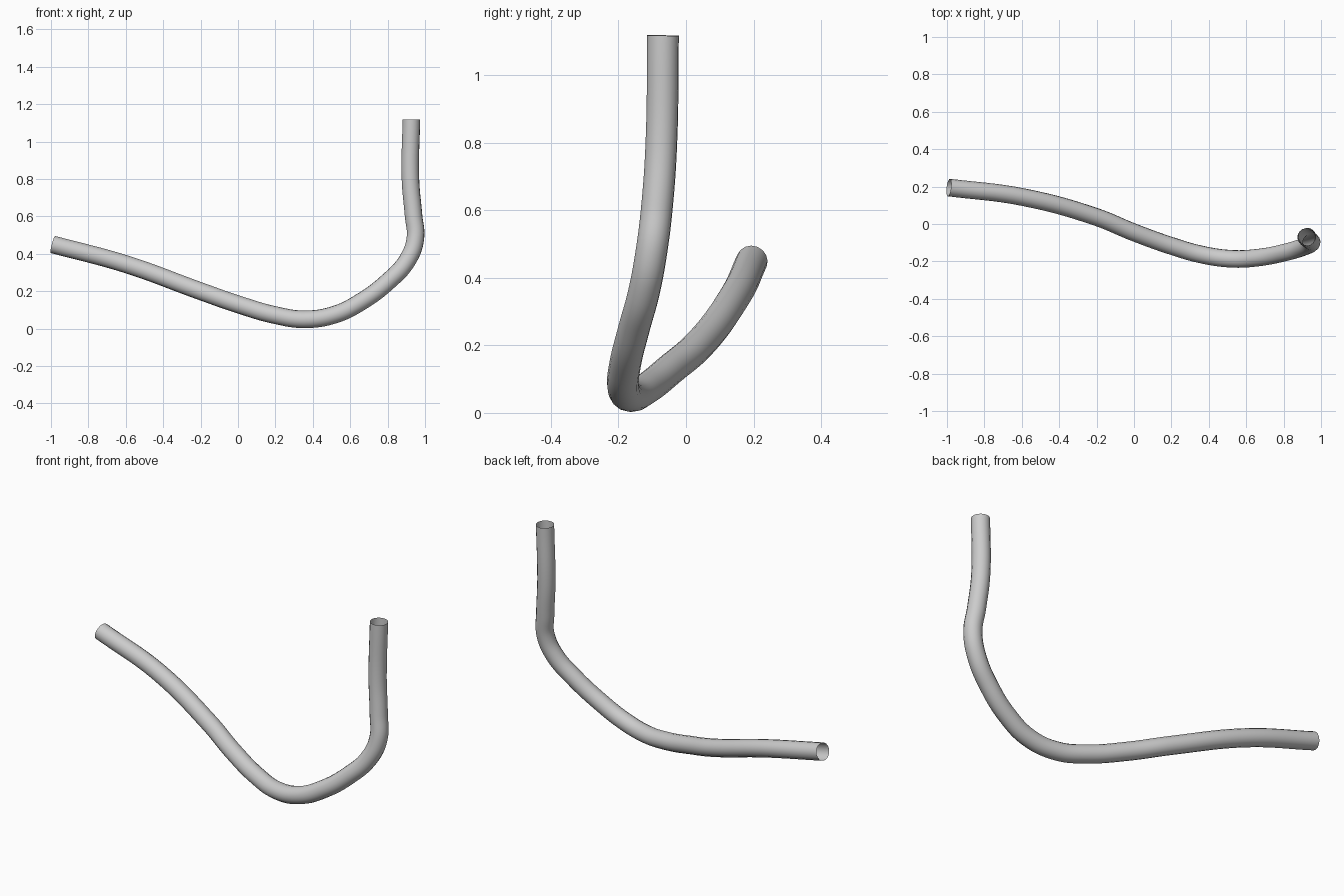
import bpy

if "Cube" in bpy.data.objects:
    bpy.data.objects.remove(bpy.data.objects["Cube"])

RADIUS = 0.047

# Centre line of the tube, from the low left end to the upright right end
path = [
    (-0.99, 0.195, 0.45), (-0.60, 0.145, 0.345), (-0.20, 0.037, 0.20),
    (0.00, -0.045, 0.13), (0.20, -0.117, 0.072), (0.36, -0.163, 0.05),
    (0.52, -0.186, 0.076), (0.66, -0.180, 0.145), (0.80, -0.154, 0.25),
    (0.905, -0.123, 0.365), (0.948, -0.102, 0.48), (0.938, -0.086, 0.61),
    (0.922, -0.073, 0.80), (0.927, -0.068, 1.118),
]

# Round hollow tube swept along a smooth curve, ends left open
curve = bpy.data.curves.new("bent_tube", 'CURVE')
curve.dimensions = '3D'
curve.resolution_u = 8
curve.bevel_depth = RADIUS
curve.bevel_resolution = 6
curve.use_fill_caps = False
spline = curve.splines.new('BEZIER')
spline.bezier_points.add(len(path) - 1)
for point, co in zip(spline.bezier_points, path):
    point.co = co
    point.handle_left_type = point.handle_right_type = 'AUTO'

tube = bpy.data.objects.new("bent_tube", curve)
bpy.context.collection.objects.link(tube)
bpy.context.view_layer.objects.active = tube
tube.select_set(True)
bpy.ops.object.convert(target='MESH')
bpy.ops.object.shade_smooth()
